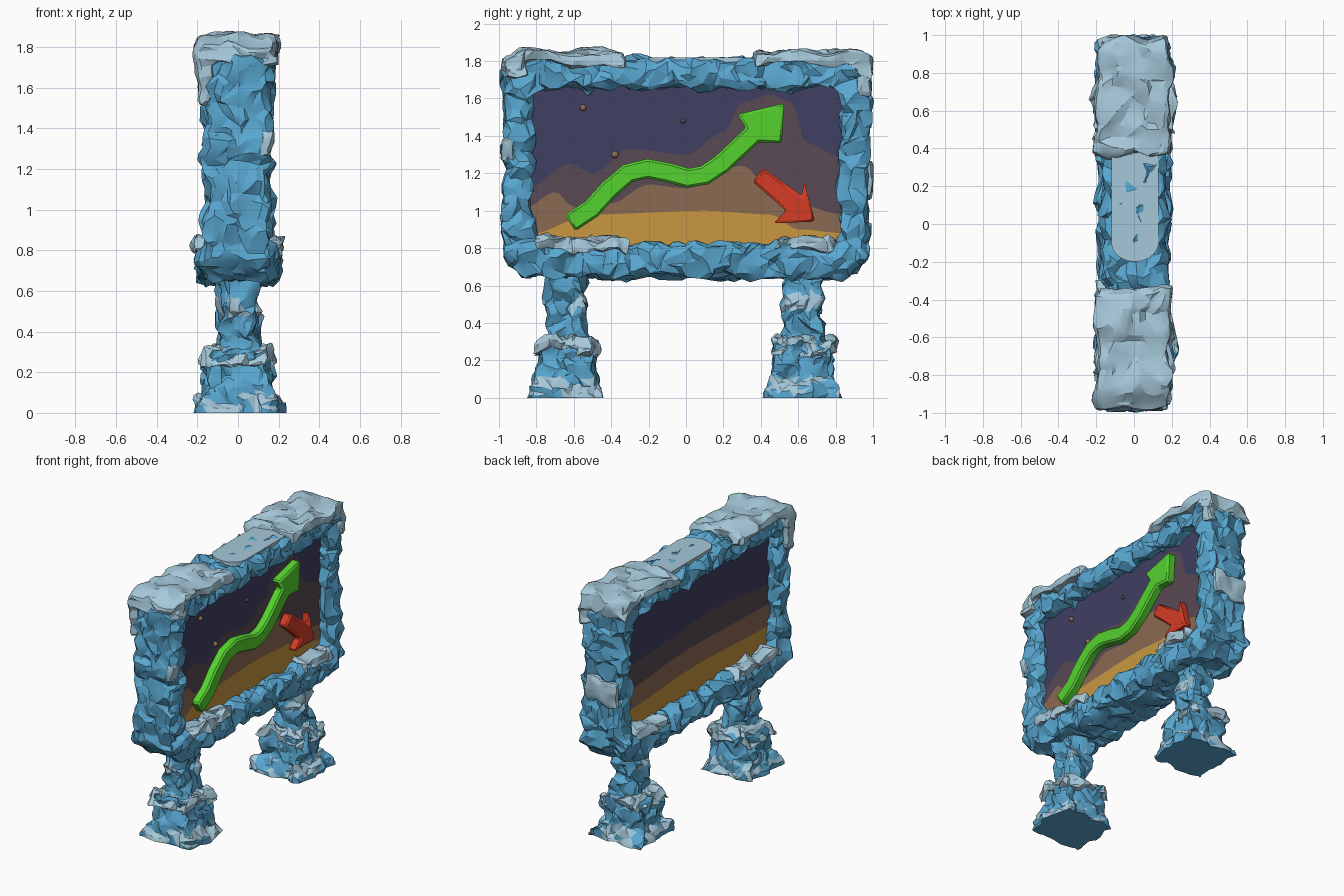
import bpy, bmesh, math
from mathutils import Vector, Matrix, noise

if "Cube" in bpy.data.objects:
    bpy.data.objects.remove(bpy.data.objects["Cube"])


def mat(name, r, g, b):
    m = bpy.data.materials.new(name)
    m.diffuse_color = (r, g, b, 1)
    m.use_nodes = True
    m.node_tree.nodes["Principled BSDF"].inputs["Base Color"].default_value = m.diffuse_color
    return m


ICE = mat("ice_blue", 0.10, 0.39, 0.64)
SNOW = mat("snow", 0.38, 0.58, 0.70)
NAVY = mat("night_navy", 0.050, 0.050, 0.125)
MAUVE = mat("dusk_mauve", 0.10, 0.068, 0.09)
BROWN = mat("dusk_brown", 0.26, 0.145, 0.085)
GOLD = mat("sunset_gold", 0.58, 0.31, 0.05)
GREEN = mat("arrow_green", 0.09, 0.64, 0.028)
RED = mat("arrow_red", 0.66, 0.045, 0.018)


def make(name, bm, mats, angle=25):
    bmesh.ops.recalc_face_normals(bm, faces=bm.faces)
    me = bpy.data.meshes.new(name)
    bm.to_mesh(me)
    bm.free()
    for m in mats:
        me.materials.append(m)
    ob = bpy.data.objects.new(name, me)
    bpy.context.collection.objects.link(ob)
    bpy.ops.object.select_all(action='DESELECT')
    ob.select_set(True)
    bpy.context.view_layer.objects.active = ob
    if angle:
        bpy.ops.object.shade_smooth_by_angle(angle=math.radians(angle))
    return ob


def boxes(*bs):
    """Each box: x0, x1, y0, y1, z0, z1, top taper."""
    bm = bmesh.new()
    for x0, x1, y0, y1, z0, z1, t in bs:
        vs = bmesh.ops.create_cube(bm, size=1)['verts']
        for v in vs:
            k = t if v.co.z > 0 else 1
            v.co = ((x0 + x1) / 2 + v.co.x * k * (x1 - x0),
                    (y0 + y1) / 2 + v.co.y * k * (y1 - y0),
                    (z0 + z1) / 2 + v.co.z * (z1 - z0))
    return bm


def carve(name, bm, mats, voxel=0.02, amp=0.04, freq=9, ratio=0.2, rule=None, warp=None):
    """Fuse the volumes, roughen them with noise and reduce to chiselled facets."""
    ob = make(name, bm, mats, 0)
    mod = ob.modifiers.new("fuse", 'REMESH')
    mod.mode = 'VOXEL'
    mod.voxel_size = voxel
    bpy.ops.object.modifier_apply(modifier=mod.name)
    for v in ob.data.vertices:
        p = v.co.copy()
        if warp:
            p = warp(p)
        p += noise.noise_vector(p * freq) * amp + noise.noise_vector(p * freq * 2.3) * amp * 0.4
        p.z = 0 if v.co.z < 0.012 else max(p.z, 0)
        v.co = p
    mod = ob.modifiers.new("facets", 'DECIMATE')
    mod.ratio = ratio
    bpy.ops.object.modifier_apply(modifier=mod.name)
    for f in ob.data.polygons:
        f.material_index = rule(f.center, f.normal) if rule else 0
    bpy.ops.object.shade_smooth_by_angle(angle=math.radians(22))
    return ob


# Frame: chamfered rectangular ring with a bevelled section
def cut_rect(y, z0, z1, cb, ct):
    return [(-y + cb, z0), (y - cb, z0), (y, z0 + cb), (y, z1 - ct),
            (y - ct, z1), (-y + ct, z1), (-y, z1 - ct), (-y, z0 + cb)]


inner = cut_rect(0.825, 0.825, 1.65, 0.012, 0.012)
outer = cut_rect(0.972, 0.645, 1.805, 0.11, 0.07)
section = [(0, -.135), (.2, -.162), (.82, -.162), (1, -.135),
           (1, .135), (.82, .162), (.2, .162), (0, .135)]
bm = bmesh.new()
rings = [[bm.verts.new((x, a[0] + (b[0] - a[0]) * t, a[1] + (b[1] - a[1]) * t))
          for t, x in section] for a, b in zip(inner, outer)]
for i in range(8):
    p, q = rings[i], rings[(i + 1) % 8]
    for j in range(8):
        k = (j + 1) % 8
        bm.faces.new((p[j], p[k], q[k], q[j]))


def widen_base(p):
    if p.z < 0.86:
        p.x *= 1 + 0.16 * min(1, (0.86 - p.z) / 0.06)
    return p


carve("frame", bm, [ICE], 0.017, 0.04, 10, 0.16, warp=widen_base)

# Legs: post, block and flared foot, with snow by rule; snow collar on the block
def leg_rule(c, n):
    s = noise.noise(c * 9)
    if c.z < 0.11:
        return 1 if n.z > 0.1 and s > -0.12 else 0
    return 1 if 0.47 < c.z < 0.57 and s > 0.08 else 0


for side, y in (("left", -0.64), ("right", 0.625)):
    carve(side + "_leg", boxes((-.09, .09, y - .095, y + .095, .25, .70, 1),
                               (-.155, .155, y - .145, y + .145, .05, .29, 1),
                               (-.22, .22, y - .205, y + .205, 0, .115, .72)),
          [ICE, SNOW], 0.016, 0.045, 10, 0.25, leg_rule)
    carve(side + "_leg_snow", boxes((-.178, .178, y - .165, y + .165, .245, .315, .84)),
          [SNOW], 0.014, 0.05, 11, 0.25)

# Snow lying on the frame
carve("top_snow_left", boxes((-.195, .195, -.94, -.33, 1.785, 1.85, .95),
                             (-.195, .195, -.985, -.86, 1.715, 1.835, .9),
                             (-.18, -.12, -.985, -.90, 1.50, 1.75, 1)),
      [SNOW], 0.017, 0.04, 7, 0.18)
carve("top_snow_right", boxes((-.195, .195, .36, .94, 1.785, 1.85, .95),
                              (-.195, .195, .86, .98, 1.715, 1.835, .9),
                              (.10, .18, .90, .98, 1.60, 1.75, 1)),
      [SNOW], 0.017, 0.04, 7, 0.18)

# Thin round-ended snow sheet on the middle of the top
bm = bmesh.new()
pts = [(-.12, .42), (-.12, -.10)]
pts += [(.005 - .125 * math.cos(a), -.10 - .10 * math.sin(a))
        for a in [math.pi * i / 10 for i in range(1, 10)]]
pts += [(.13, -.10), (.13, .42)]
f = bm.faces.new([bm.verts.new((x, y, 1.79)) for x, y in pts])
ext = bmesh.ops.extrude_face_region(bm, geom=[f])['geom']
for v in ext:
    if isinstance(v, bmesh.types.BMVert):
        v.co.z = 1.818
make("top_snow_middle", bm, [SNOW])

# Snow on the lower ledge, on both faces of the sign
for face, s in (("front", 1), ("back", -1)):
    a, b = sorted((s * 0.07, s * 0.205))
    for side, y0, y1 in (("left", -.80, -.30), ("right", .47, .81)):
        carve(f"{face}_ledge_snow_{side}", boxes((a, b, y0, y1, .79, .855, .9)),
              [SNOW], 0.014, 0.045, 9, 0.25)

# Snow patches on the frame ends
carve("end_snow_right", boxes((-.14, -.005, .955, .99, 1.07, 1.25, 1),
                              (.01, .12, .955, .99, 1.08, 1.26, 1)),
      [SNOW], 0.012, 0.02, 9, 0.25)
carve("end_snow_left", boxes((.10, .165, -.985, -.93, 1.26, 1.39, 1)),
      [SNOW], 0.012, 0.025, 9, 0.25)


# Screens: sunset bands whose borders follow height curves
def along(pts, y):
    for (a, za), (b, zb) in zip(pts, pts[1:]):
        if y <= b:
            t = (y - a) / (b - a)
            return za + (zb - za) * t * t * (3 - 2 * t)
    return pts[-1][1]


def screen(name, x, borders):
    bm = bmesh.new()
    cols = []
    n = 60
    for i in range(n + 1):
        y = -0.85 + 1.7 * i / n
        zs = [0.79] + [along(b, y) for b in borders] + [1.67]
        cols.append([bm.verts.new((x, y, z)) for z in zs])
    for p, q in zip(cols, cols[1:]):
        for k in range(4):
            f = bm.faces.new((p[k], q[k], q[k + 1], p[k + 1]))
            f.material_index = k
    ob = make(name, bm, [GOLD, BROWN, MAUVE, NAVY], 0)
    if ob.data.polygons[0].normal.x * x < 0:
        ob.data.flip_normals()


screen("front_screen", 0.08, [
    [(-.85, .87), (-.5, .98), (.1, 1.0), (.45, .98), (.6, .90), (.85, .88)],
    [(-.85, 1.02), (-.70, 1.10), (-.6, 1.02), (-.40, 1.04), (-.2, 1.14), (.0, 1.12),
     (.3, 1.24), (.5, 1.06), (.85, .98)],
    [(-.85, 1.12), (-.62, 1.25), (-.5, 1.20), (-.3, 1.33), (.0, 1.30), (.2, 1.42),
     (.3, 1.58), (.45, 1.62), (.57, 1.58), (.64, 1.36), (.85, 1.28)]])
screen("back_screen", -0.08, [
    [(-.85, .97), (0, 1.0), (.85, .96)],
    [(-.85, 1.13), (.1, 1.15), (.85, 1.10)],
    [(-.85, 1.28), (-.2, 1.33), (.85, 1.28)]])


# Arrows: extruded outlines with a soft edge
def plate(name, outline, m, x0=0.07, x1=0.14):
    bm = bmesh.new()
    f = bm.faces.new([bm.verts.new((x0, y, z)) for y, z in outline])
    ext = bmesh.ops.extrude_face_region(bm, geom=[f])['geom']
    for v in ext:
        if isinstance(v, bmesh.types.BMVert):
            v.co.x = x1
    ob = make(name, bm, [m], 35)
    mod = ob.modifiers.new("soft_edge", 'BEVEL')
    mod.width = 0.012
    mod.segments = 1
    mod.limit_method = 'ANGLE'
    mod.angle_limit = math.radians(40)


path = [Vector(p) for p in ((-.62, .935), (-.505, 1.01), (-.41, 1.115), (-.31, 1.20),
                            (-.205, 1.225), (-.10, 1.205), (.01, 1.175), (.10, 1.19),
                            (.19, 1.25), (.275, 1.33), (.355, 1.405))]
up, down = [], []
for i, p in enumerate(path):
    d = (path[min(i + 1, 10)] - path[max(i - 1, 0)]).normalized()
    w = Vector((-d.y, d.x)) * 0.052
    up.append(tuple(p + w))
    down.append(tuple(p - w))
plate("rising_arrow", up + [(.275, 1.515), (.525, 1.575), (.512, 1.36)] + down[::-1], GREEN)
plate("falling_arrow", [(.355, 1.155), (.414, 1.227), (.62, 1.08), (.632, 1.157),
                        (.69, .942), (.467, .933), (.535, 1.0)], RED)

# Small stars on the front screen
for i, (y, z, r, m) in enumerate(((-.55, 1.55, .018, BROWN), (-.38, 1.30, .02, BROWN),
                                  (-.015, 1.48, .014, MAUVE))):
    bm = bmesh.new()
    bmesh.ops.create_icosphere(bm, subdivisions=2, radius=r,
                               matrix=Matrix.Translation((0.082, y, z)))
    make(f"star_{i + 1}", bm, [m], 40)
